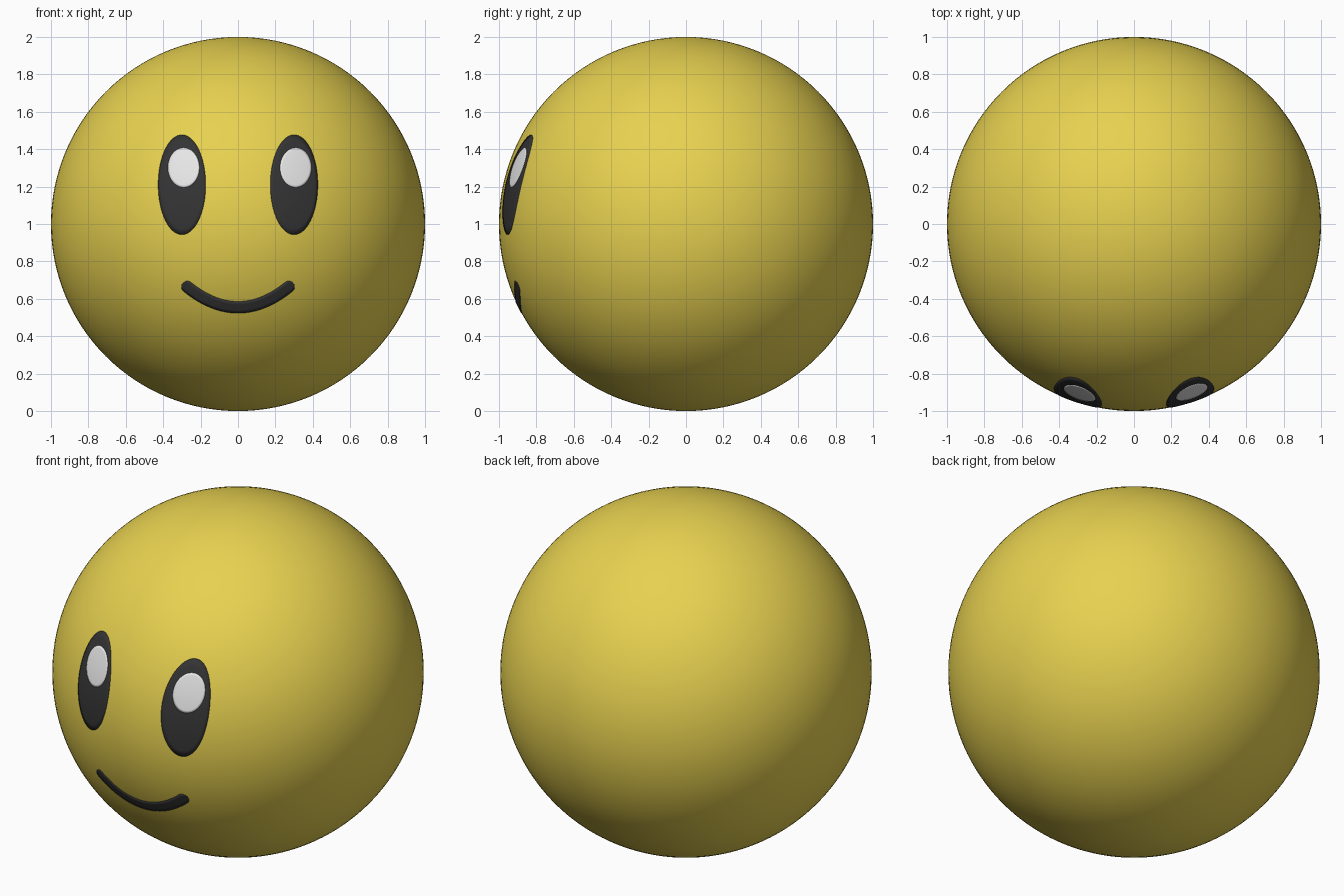
import bpy, bmesh, math

cube = bpy.data.objects.get("Cube")
if cube:
    bpy.data.objects.remove(cube, do_unlink=True)


def make_material(name, color):
    mat = bpy.data.materials.new(name)
    mat.use_nodes = True
    mat.diffuse_color = (*color, 1)
    mat.node_tree.nodes["Principled BSDF"].inputs["Base Color"].default_value = (*color, 1)
    return mat


yellow = make_material("yellow", (1.0, 0.8, 0.1))
black = make_material("black", (0.034, 0.034, 0.034))
white = make_material("white", (1.0, 1.0, 1.0))


def on_ball(x, z, lift):
    """Point of the ball's front, raised by lift, seen at x and z."""
    r = 1 + lift
    return (x, -math.sqrt(r * r - x * x - (z - 1) ** 2), z)


def make_plate(name, rows, mat, lift, closed):
    """Thin curved plate spanned by rows of (x, z) points."""
    bm = bmesh.new()
    grid = [[bm.verts.new(on_ball(x, z, lift)) for x, z in row] for row in rows]
    for a, b in zip(grid, grid[1:]):
        n = len(a)
        for i in range(n if closed else n - 1):
            j = (i + 1) % n
            bm.faces.new((a[i], b[i], b[j], a[j]))
    bmesh.ops.remove_doubles(bm, verts=bm.verts, dist=1e-5)
    bm.normal_update()
    for f in bm.faces:
        if f.normal.y > 0:
            f.normal_flip()
    mesh = bpy.data.meshes.new(name)
    bm.to_mesh(mesh)
    bm.free()
    mesh.materials.append(mat)
    for p in mesh.polygons:
        p.use_smooth = True
    obj = bpy.data.objects.new(name, mesh)
    bpy.context.collection.objects.link(obj)
    shell = obj.modifiers.new("thickness", "SOLIDIFY")
    shell.thickness = 0.005
    shell.offset = -1
    return obj


def make_oval(name, cx, cz, rx, rz, mat, lift, segments=64, rings=8):
    angles = [math.tau * i / segments for i in range(segments)]
    rows = [[(cx + rx * k / rings * math.cos(a), cz + rz * k / rings * math.sin(a))
             for a in angles] for k in range(rings + 1)]
    make_plate(name, rows, mat, lift, True)


# Ball
bpy.ops.mesh.primitive_uv_sphere_add(segments=128, ring_count=64, radius=1, location=(0, 0, 1))
ball = bpy.context.object
ball.name = "ball"
ball.data.materials.append(yellow)
bpy.ops.object.shade_smooth()

# Eyes, with both highlights shifted the same way
for side, x in (("left", 0.3), ("right", -0.3)):
    make_oval(side + "_eye", x, 1.21, 0.127, 0.267, black, 0.002)
    make_oval(side + "_eye_highlight", x + 0.009, 1.302, 0.084, 0.106, white, 0.004)

# Smile: a curved band with rounded ends
half, low, rise, width = 0.272, 0.554, 0.11, 0.031
steps = 40
rows = []


def cross_row(x, w, shift=0):
    slope = 2 * rise * x / half ** 2
    length = math.hypot(1, slope)
    tx, tz = 1 / length, slope / length
    z = low + rise * (x / half) ** 2
    return [(x + shift * tx - s * w * tz, z + shift * tz + s * w * tx)
            for s in (-1, -0.5, 0, 0.5, 1)]


cap = [math.pi / 2 * i / 8 for i in range(1, 9)]
rows += [cross_row(-half, width * math.cos(a), -width * math.sin(a)) for a in reversed(cap)]
rows += [cross_row(half * (2 * i / steps - 1), width) for i in range(steps + 1)]
rows += [cross_row(half, width * math.cos(a), width * math.sin(a)) for a in cap]
make_plate("smile", rows, black, 0.002, False)
